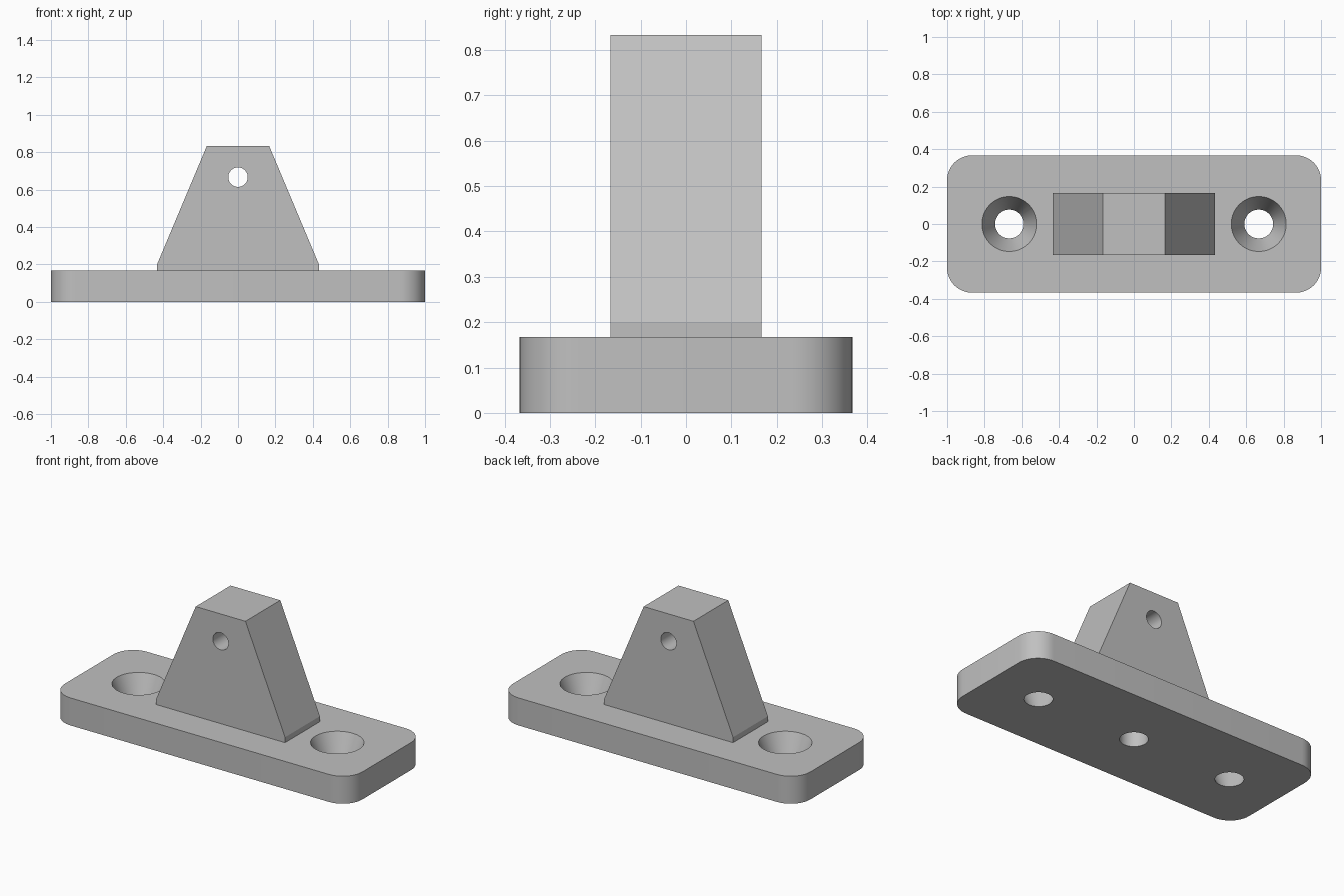
import bpy, bmesh, math

if "Cube" in bpy.data.objects:
    bpy.data.objects.remove(bpy.data.objects["Cube"])

grey = bpy.data.materials.new("light grey plastic")
grey.use_nodes = True
colour = (0.53, 0.53, 0.53, 1)
grey.diffuse_color = colour
grey.node_tree.nodes["Principled BSDF"].inputs["Base Color"].default_value = colour


def prism(name, outline, direction):
    """Extrude a closed outline of 3D points along a direction."""
    bm = bmesh.new()
    face = bm.faces.new([bm.verts.new(p) for p in outline])
    extruded = bmesh.ops.extrude_face_region(bm, geom=[face])["geom"]
    verts = [v for v in extruded if isinstance(v, bmesh.types.BMVert)]
    bmesh.ops.translate(bm, verts=verts, vec=direction)
    bmesh.ops.recalc_face_normals(bm, faces=bm.faces)
    mesh = bpy.data.meshes.new(name)
    bm.to_mesh(mesh)
    bm.free()
    obj = bpy.data.objects.new(name, mesh)
    bpy.context.collection.objects.link(obj)
    mesh.materials.append(grey)
    return obj


def combine(target, other, operation):
    """Boolean one part into another and discard the second part."""
    mod = target.modifiers.new(operation, "BOOLEAN")
    mod.object, mod.operation, mod.solver = other, operation, "EXACT"
    bpy.context.view_layer.objects.active = target
    bpy.ops.object.modifier_apply(modifier=mod.name)
    bpy.data.objects.remove(other)


def drill(target, location, r_low, r_high, depth, rotation=(0, 0, 0)):
    bpy.ops.mesh.primitive_cone_add(vertices=64, radius1=r_low, radius2=r_high,
                                    depth=depth, location=location, rotation=rotation)
    cutter = bpy.context.object
    cutter.data.materials.append(grey)
    combine(target, cutter, "DIFFERENCE")


# Base plate with rounded corners
thick, radius, steps = 0.167, 0.133, 12
outline = []
for i, (sx, sy) in enumerate([(1, 1), (-1, 1), (-1, -1), (1, -1)]):
    for k in range(steps + 1):
        a = (i + k / steps) * math.pi / 2
        outline.append((sx * (1 - radius) + radius * math.cos(a),
                        sy * (0.367 - radius) + radius * math.sin(a), 0))
bracket = prism("mounting_bracket", outline, (0, 0, thick))

# Tapered upright block, sunk into the plate for a clean union
half = [(0.433, 0.1), (0.433, 0.2), (0.167, 0.833)]
profile = half + [(-x, z) for x, z in reversed(half)]
block = prism("upright_block", [(x, -0.167, z) for x, z in profile], (0, 0.334, 0))
combine(bracket, block, "UNION")

# Conical screw holes, extended slightly past both plate faces
slope, extra = (0.147 - 0.077) / thick, 0.02
for x in (-0.667, 0.667):
    drill(bracket, (x, 0, thick / 2), 0.077 - slope * extra,
          0.147 + slope * extra, thick + 2 * extra)

# Blind hole under the block
drill(bracket, (0, 0, 0.175), 0.077, 0.077, 0.45)

# Cross pin hole near the top
drill(bracket, (0, 0, 0.667), 0.052, 0.052, 0.6, (math.pi / 2, 0, 0))

# Smooth the round surfaces, keep the other edges crisp
bpy.ops.object.select_all(action="DESELECT")
bracket.select_set(True)
bpy.context.view_layer.objects.active = bracket
bpy.ops.object.shade_smooth_by_angle(angle=math.radians(20))
